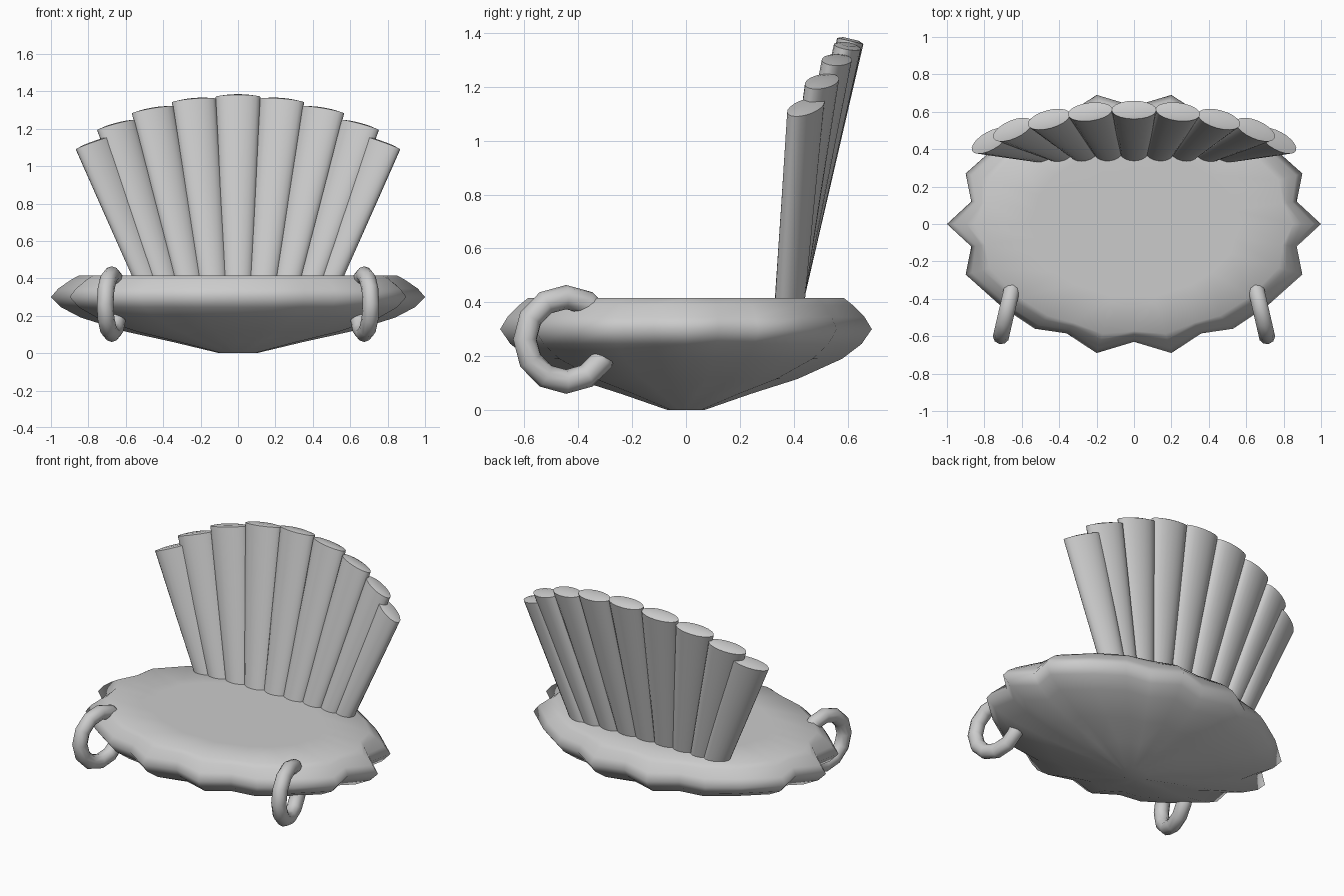
import bpy, bmesh, math
from mathutils import Vector, Matrix

cube = bpy.data.objects.get("Cube")
if cube:
    bpy.data.objects.remove(cube)

grey = bpy.data.materials.new("light grey")
grey.use_nodes = True
GREY = (0.6, 0.6, 0.6, 1)
grey.diffuse_color = GREY
grey.node_tree.nodes["Principled BSDF"].inputs["Base Color"].default_value = GREY


def loft(name, rings, angle):
    """Skin a list of equal point loops, cap both ends and shade smooth."""
    bm = bmesh.new()
    loops = [[bm.verts.new(p) for p in ring] for ring in rings]
    n = len(loops[0])
    for low, high in zip(loops, loops[1:]):
        for i in range(n):
            j = (i + 1) % n
            bm.faces.new((low[i], low[j], high[j], high[i]))
    bm.faces.new(loops[0][::-1])
    bm.faces.new(loops[-1])
    bmesh.ops.recalc_face_normals(bm, faces=bm.faces)
    mesh = bpy.data.meshes.new(name)
    bm.to_mesh(mesh)
    bm.free()
    obj = bpy.data.objects.new(name, mesh)
    bpy.context.collection.objects.link(obj)
    finish(obj, angle)
    return obj


def finish(obj, angle):
    obj.data.materials.append(grey)
    bpy.ops.object.select_all(action="DESELECT")
    obj.select_set(True)
    bpy.context.view_layer.objects.active = obj
    bpy.ops.object.shade_smooth_by_angle(angle=math.radians(angle))


# Scalloped outline: alternating tips and valleys of one quarter, mirrored
quarter = [(1, 0), (0.87, 0.12), (0.9, 0.27), (0.71, 0.44),
           (0.53, 0.56), (0.36, 0.585), (0.2, 0.69), (0, 0.63)]
half = quarter + [(-x, y) for x, y in quarter[-2::-1]]
outline = half + [(x, -y) for x, y in half[-2:0:-1]]


def scallop_ring(scale, z, strength):
    """Blend a plain ellipse with the scalloped outline."""
    ring = []
    for x, y in outline:
        t = math.atan2(y / 0.69, x)
        smooth = Vector((0.91 * math.cos(t), 0.64 * math.sin(t)))
        p = smooth.lerp(Vector((x, y)), strength) * scale
        ring.append((p.x, p.y, z))
    return ring


# Dish: (scale, height, scallop strength) from foot to top centre
profile = [(0.1, 0, 1), (0.35, 0.06, 1), (0.6, 0.115, 1), (0.84, 0.19, 1),
           (0.945, 0.245, 1), (1, 0.3, 1), (0.97, 0.345, 0.9),
           (0.93, 0.39, 0.6), (0.9, 0.415, 0.4), (0.6, 0.416, 0.3), (0.1, 0.416, 0)]
loft("scalloped_dish", [scallop_ring(*row) for row in profile], 80)

# Fan lobes: (base x, top x, top y, top z, top half width, yaw in degrees)
lobes = [(0, 0, 0.61, 1.37, 0.12, 0), (0.135, 0.235, 0.6, 1.35, 0.12, -6),
         (0.265, 0.455, 0.56, 1.3, 0.118, -13),
         (0.39, 0.65, 0.505, 1.22, 0.115, -20),
         (0.485, 0.77, 0.445, 1.125, 0.115, -25)]


def fan_lobe(name, side, base_x, top_x, top_y, top_z, width, yaw):
    base, top = Vector((side * base_x, 0.385, 0.4)), Vector((side * top_x, top_y, top_z))
    axis = (top - base).normalized()
    across = Matrix.Rotation(math.radians(side * yaw), 3, "Z") @ Vector((1, 0, 0))
    across = (across - axis * across.dot(axis)).normalized()
    depth = axis.cross(across)
    rings = []
    # The last ring forms a shallow domed cap
    for f, size in ((-0.1, 0.6), (0, 0.65), (0.5, 0.83), (1, 1), (1.008, 0.6)):
        centre = base.lerp(top, f)
        thick = 0.05 if f < 1.001 else 0.03
        rings.append([centre + across * (width * size * math.cos(a)) + depth * (thick * math.sin(a))
                      for a in (math.tau * i / 20 for i in range(20))])
    loft(name, rings, 40)


fan_lobe("fan_lobe_centre", 1, *lobes[0])
for side, label in ((1, "left"), (-1, "right")):
    for i, lobe in enumerate(lobes[1:], 1):
        fan_lobe(f"fan_lobe_{label}_{i}", side, *lobe)

    # Ring handle hung through the rim
    bpy.ops.mesh.primitive_torus_add(
        major_segments=12, minor_segments=10, major_radius=0.157, minor_radius=0.045,
        location=(side * 0.675, -0.445, 0.262),
        rotation=(0, math.pi / 2, side * math.radians(-13) * -1))
    ring = bpy.context.object
    ring.name = f"ring_handle_{label}"
    finish(ring, 60)
